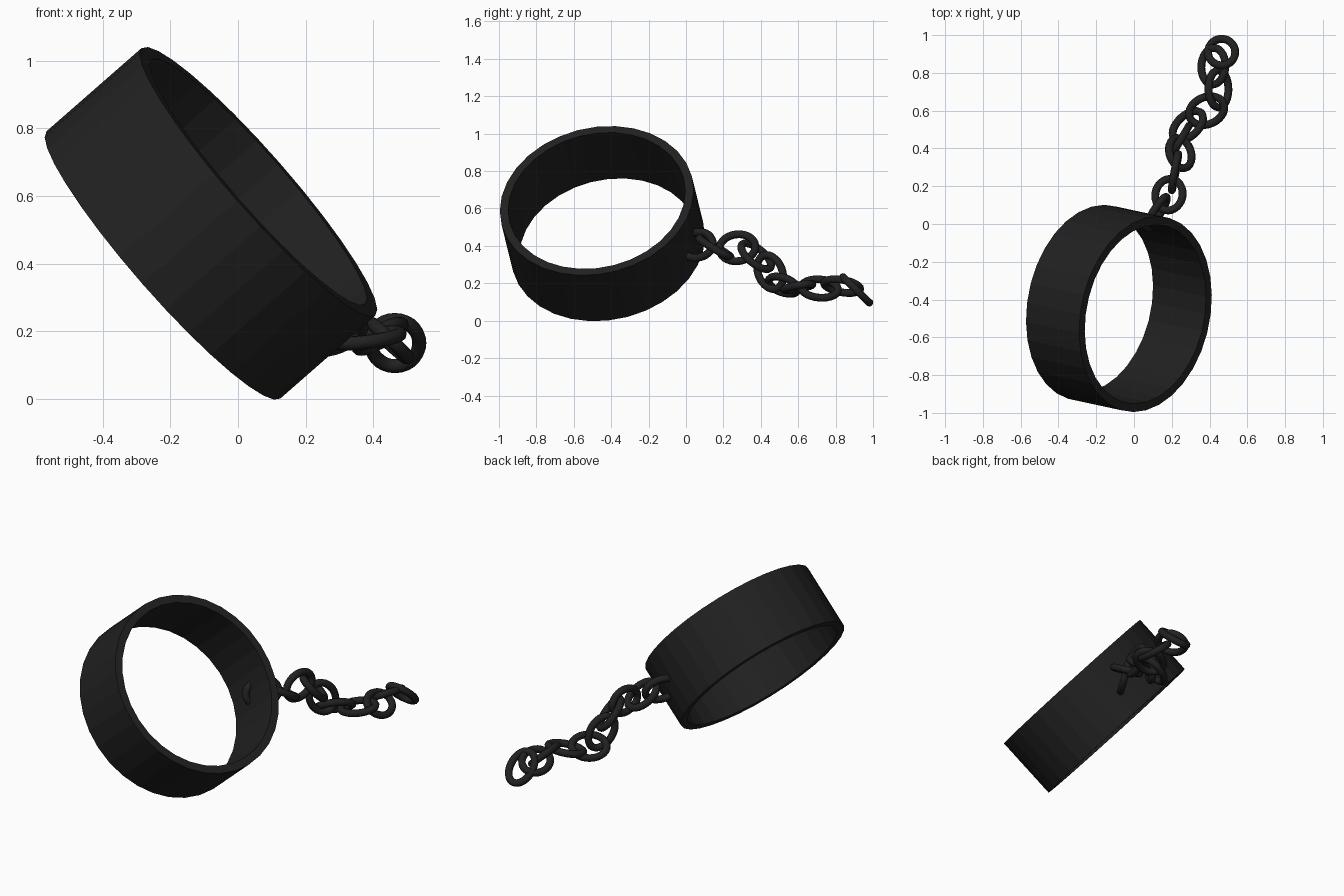
import bpy, bmesh, math
from mathutils import Vector, Matrix

if "Cube" in bpy.data.objects:
    bpy.data.objects.remove(bpy.data.objects["Cube"])

iron = bpy.data.materials.new("black_iron")
iron.diffuse_color = (0.015, 0.015, 0.015, 1)
iron.use_nodes = True
iron.node_tree.nodes["Principled BSDF"].inputs["Base Color"].default_value = iron.diffuse_color


def frame(center, normal, along):
    """Matrix with local z = normal, local x as close to 'along' as possible."""
    z = Vector(normal).normalized()
    x = Vector(along)
    x = (x - z * x.dot(z)).normalized()
    y = z.cross(x)
    m = Matrix((x, y, z)).transposed().to_4x4()
    m.translation = Vector(center)
    return m


def swept_ring(name, path, section, matrix, smooth):
    """Closed loop: path(t) -> (point, outward), section = (out, up) offsets."""
    bm = bmesh.new()
    rows = []
    for p, out in path:
        rows.append([bm.verts.new(p + out * a + Vector((0, 0, b))) for a, b in section])
    n, k = len(rows), len(section)
    for i in range(n):
        r, s = rows[i], rows[(i + 1) % n]
        for j in range(k):
            f = bm.faces.new((r[j], s[j], s[(j + 1) % k], r[(j + 1) % k]))
            f.smooth = smooth
    bmesh.ops.recalc_face_normals(bm, faces=bm.faces)
    me = bpy.data.meshes.new(name)
    bm.to_mesh(me)
    bm.free()
    me.materials.append(iron)
    ob = bpy.data.objects.new(name, me)
    ob.matrix_world = matrix
    bpy.context.collection.objects.link(ob)
    return ob


def oval(a, b, n):
    pts = []
    for i in range(n):
        t = 2 * math.pi * i / n
        c, s = math.cos(t), math.sin(t)
        pts.append((Vector((a * c, b * s, 0)), Vector((c / a, s / b, 0)).normalized()))
    return pts


# Cuff: a tilted, faceted band with a flat rim
R, WALL, H = 0.525, 0.045, 0.189
band = [(0, -H), (0, H), (-WALL, H), (-WALL, -H)]
swept_ring("cuff", oval(R, R, 32), band,
           frame((-0.08, -0.447, 0.519), (0.743, -0.16, 0.65), (0, 1, 0)), False)

# Chain: oval links, each given by centre, face normal and long direction
TUBE = 0.021
wire = [(TUBE * math.cos(2 * math.pi * j / 10), TUBE * math.sin(2 * math.pi * j / 10))
        for j in range(10)]
links = [
    ((0.12, 0.06, 0.405), (0.8, -0.5, 0.25), (0.5, 0.8, 0.0)),
    ((0.185, 0.155, 0.39), (0.1, 0.5, 0.85), (0.2, 0.85, -0.5)),
    ((0.217, 0.275, 0.39), (1, -0.18, 0.05), (0.15, 0.9, 0.1)),
    ((0.245, 0.375, 0.345), (0.55, 0.5, 0.65), (0.1, 0.75, -0.6)),
    ((0.25, 0.45, 0.26), (0.85, -0.5, 0.0), (0.25, 0.45, -0.8)),
    ((0.285, 0.52, 0.19), (-0.45, 0.45, 0.75), (0.7, 0.6, 0.0)),
    ((0.385, 0.6, 0.18), (-0.1, -0.15, 1), (0.85, 0.4, 0)),
    ((0.447, 0.715, 0.172), (0.65, 0.05, 0.7), (0.1, 1, 0)),
    ((0.42, 0.835, 0.185), (-0.45, 0.15, 0.85), (-0.1, 1, 0)),
    ((0.464, 0.91, 0.165), (0, 0.7, 0.72), (0, 0.7, -0.7)),
]
for i, (c, nrm, along) in enumerate(links):
    swept_ring(f"chain_link_{i + 1}", oval(0.098, 0.072, 28), wire,
               frame(c, nrm, along), True)
